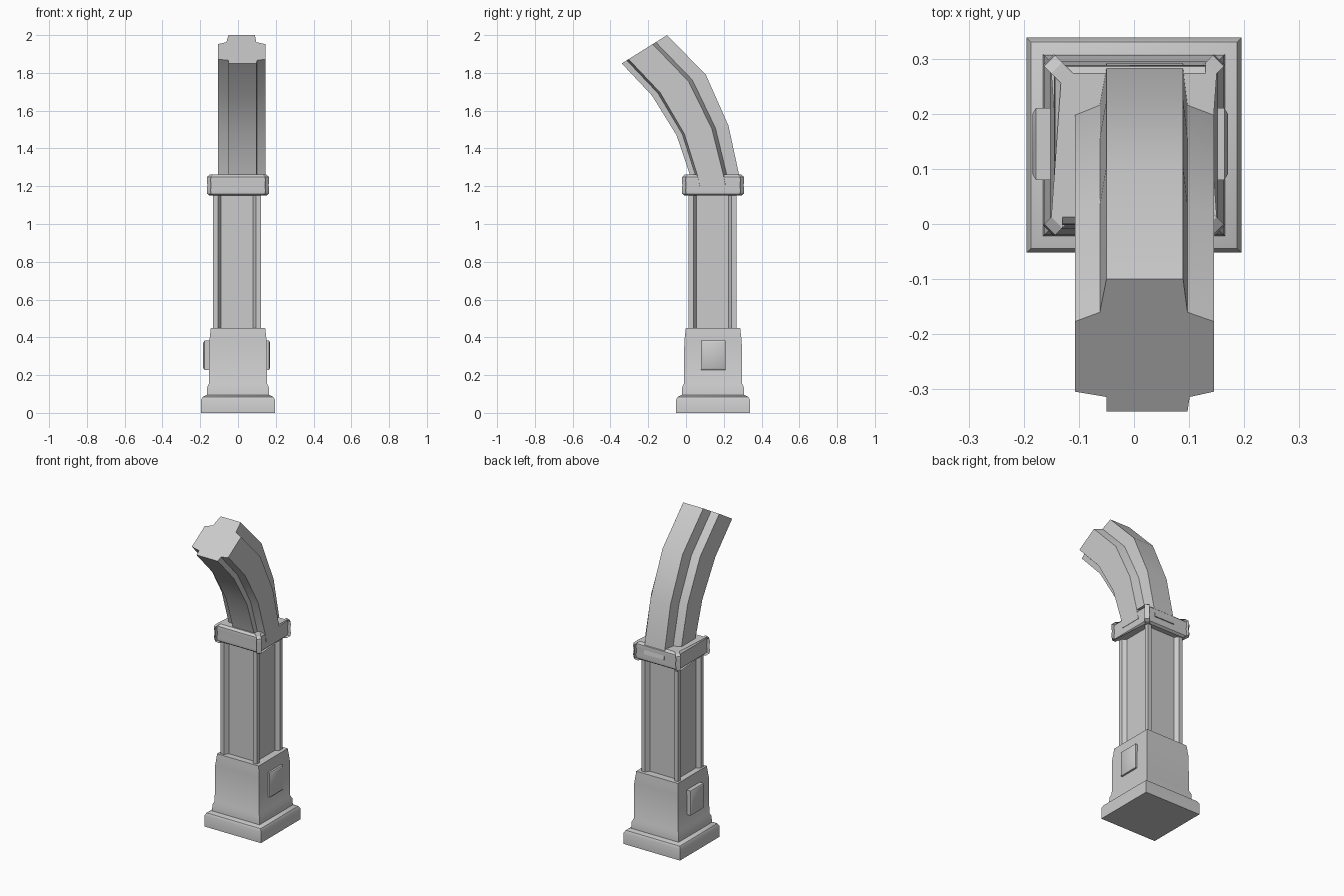
import bpy, bmesh

if "Cube" in bpy.data.objects:
    bpy.data.objects.remove(bpy.data.objects["Cube"])

CY = 0.143  # y centre of the column


def finish(name, bm, angle=0.6, bevel=0.0):
    bmesh.ops.recalc_face_normals(bm, faces=bm.faces)
    me = bpy.data.meshes.new(name)
    bm.to_mesh(me)
    bm.free()
    ob = bpy.data.objects.new(name, me)
    bpy.context.collection.objects.link(ob)
    bpy.ops.object.select_all(action='DESELECT')
    ob.select_set(True)
    bpy.context.view_layer.objects.active = ob
    if bevel:
        mod = ob.modifiers.new("soft_edges", 'BEVEL')
        mod.width = bevel
        mod.segments = 2
    bpy.ops.object.shade_smooth_by_angle(angle=angle)
    return ob


def loft(name, rings, **kw):
    """Skin a list of equal-length closed rings and cap both ends."""
    bm = bmesh.new()
    vs = [[bm.verts.new(p) for p in r] for r in rings]
    n = len(vs[0])
    for a, b in zip(vs, vs[1:]):
        for i in range(n):
            j = (i + 1) % n
            bm.faces.new((a[i], a[j], b[j], b[i]))
    bm.faces.new(vs[0][::-1])
    bm.faces.new(vs[-1])
    return finish(name, bm, **kw)


def square(h, z, cx=0.0, c=0.0):
    """Square ring of half width h, corners cut by c."""
    pts = []
    for sx, sy in ((-1, -1), (1, -1), (1, 1), (-1, 1)):
        a, b = (sx * (h - c), sy * h), (sx * h, sy * (h - c))
        pair = (b, a) if sx * sy > 0 else (a, b)
        pair = pair[::-1] if c else pair[:1]
        pts += [(cx + x, CY + y, z) for x, y in pair]
    return pts


# Plinth
loft("plinth", [square(h, z) for h, z in
                ((.195, 0), (.195, .07), (.187, .085), (.165, .095))])

# Pedestal block with a stepped foot
loft("pedestal", [square(h, z) for h, z in
                  ((.165, .09), (.163, .135), (.154, .155),
                   (.152, .38), (.146, .43), (.144, .45))])

# Raised panels on the two sides of the pedestal
for side, name, out in ((-1, "left_panel", .184), (1, "right_panel", .170)):
    loft(name, [[(side * x, .145 + sy * (.065 - t), .305 + sz * (.077 - t))
                 for sy, sz in ((-1, -1), (1, -1), (1, 1), (-1, 1))]
                for x, t in ((.14, 0), (out - .006, 0), (out, .01))])

# Shaft with corner posts and recessed panels on each face
H = .127
profile = []
quarter = [(-H, -H), (-H + .026, -H), (-H + .042, -H + .024),
           (H - .042, -H + .024), (H - .026, -H)]
for _ in range(4):
    profile += quarter
    quarter = [(-y, x) for x, y in quarter]
loft("shaft", [[(x - .005, CY - .003 + y, z) for x, y in profile]
               for z in (.44, 1.17)])

# Collar
loft("collar", [square(h, z, c=c) for h, z, c in
                ((.15, 1.15, .02), (.163, 1.16, .02), (.165, 1.18, .02),
                 (.162, 1.205, .02), (.165, 1.23, .02), (.163, 1.25, .02),
                 (.15, 1.262, .02))])

# Curved arm: notched section swept between a front and a back outline
stations = [((.035, 1.20), (.292, 1.20)), ((.02, 1.262), (.28, 1.265)),
            ((-.05, 1.47), (.225, 1.52)), ((-.18, 1.68), (.105, 1.79)),
            ((-.34, 1.85), (-.10, 2.0))]
section = [(-.05, 0), (.097, 0), (.101, .11), (.145, .15), (.145, .68),
           (.097, .75), (.089, 1), (-.05, 1), (-.062, .75), (-.107, .68),
           (-.107, .15), (-.05, .11)]
loft("arm", [[(x, f[0] + (b[0] - f[0]) * v, f[1] + (b[1] - f[1]) * v)
              for x, v in section] for f, b in stations], angle=0.7)
